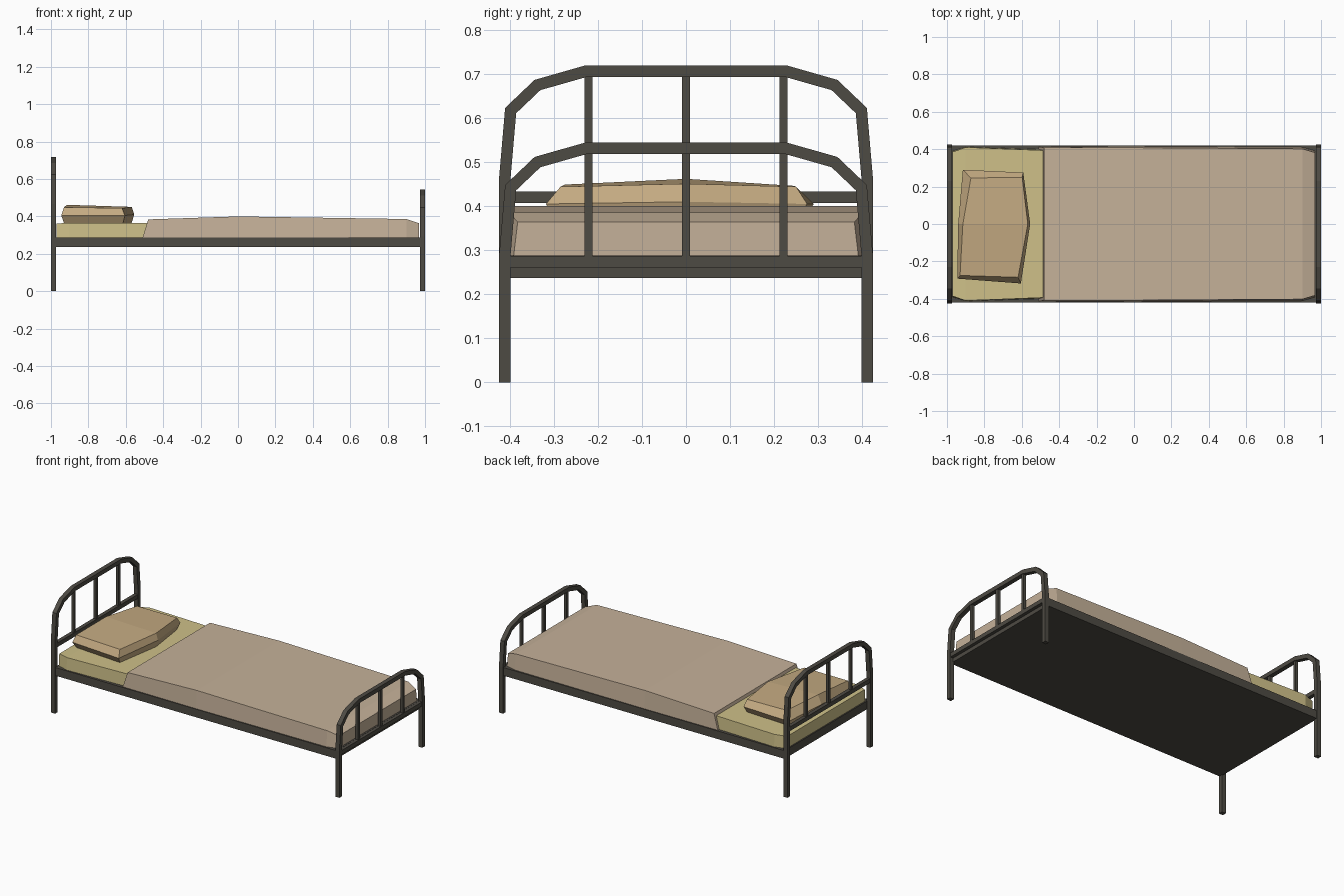
import bpy, bmesh
from mathutils import Vector

if "Cube" in bpy.data.objects:
    bpy.data.objects.remove(bpy.data.objects["Cube"])


def material(name, col):
    m = bpy.data.materials.new(name)
    m.diffuse_color = (*col, 1)
    m.use_nodes = True
    m.node_tree.nodes["Principled BSDF"].inputs["Base Color"].default_value = m.diffuse_color
    return m


METAL = material("dark metal", (0.076, 0.070, 0.057))
SHEET = material("yellow sheet", (0.62, 0.53, 0.25))
BLANKET = material("beige blanket", (0.56, 0.44, 0.32))
PILLOW = material("tan pillow", (0.55, 0.40, 0.22))


def finish(bm, name, mat):
    bmesh.ops.recalc_face_normals(bm, faces=bm.faces[:])
    me = bpy.data.meshes.new(name)
    bm.to_mesh(me)
    bm.free()
    me.materials.append(mat)
    ob = bpy.data.objects.new(name, me)
    bpy.context.collection.objects.link(ob)
    return ob


def box(name, x, y, z, mat):
    bm = bmesh.new()
    bmesh.ops.create_cube(bm, size=1)
    for v in bm.verts:
        v.co = Vector([(r[0] + r[1]) / 2 + c * (r[1] - r[0]) for r, c in zip((x, y, z), v.co)])
    return finish(bm, name, mat)


def loft(name, rings, mat, cap=True):
    """Skin closed rings of points, optionally capping both ends."""
    bm = bmesh.new()
    vr = [[bm.verts.new(p) for p in r] for r in rings]
    n = len(vr[0])
    for a, b in zip(vr, vr[1:]):
        for i in range(n):
            j = (i + 1) % n
            bm.faces.new((a[i], a[j], b[j], b[i]))
    if cap:
        bm.faces.new(vr[0])
        bm.faces.new(vr[-1])
    else:  # six-sided caps folded along the middle ridge
        for r in (vr[0], vr[-1]):
            bm.faces.new((r[0], r[1], r[2], r[5]))
            bm.faces.new((r[2], r[3], r[4], r[5]))
    return finish(bm, name, mat)


def hoop(name, x, drop):
    """Square tube bent into legs and arch, mitred at each bend."""
    half = [(0.411, 0), (0.411, 0.466 - drop), (0.398, 0.617 - drop),
            (0.337, 0.675 - drop), (0.228, 0.706 - drop)]
    path = [Vector(p) for p in half] + [Vector((-y, z)) for y, z in reversed(half)]
    normals = []
    for a, b in zip(path, path[1:]):
        d = (b - a).normalized()
        normals.append(Vector((-d.y, d.x)))
    rings = []
    for i, p in enumerate(path):
        n1, n2 = normals[max(i - 1, 0)], normals[min(i, len(normals) - 1)]
        m = (n1 + n2) / (1 + n1.dot(n2)) * 0.013
        a, b = p + m, p - m
        rings.append([(x - 0.014, *a), (x + 0.014, *a), (x + 0.014, *b), (x - 0.014, *b)])
    loft(name, rings, METAL)


# Headboard and footboard: hoop, cross rail and three bars
for name, x, drop, rail in (("headboard", -0.986, 0, 0.42), ("footboard", 0.986, 0.175, 0.274)):
    hoop(name + "_hoop", x, drop)
    box(name + "_rail", (x - 0.012, x + 0.012), (-0.402, 0.402), (rail - 0.013, rail + 0.013), METAL)
    for i, y in enumerate((-0.221, 0, 0.221)):
        box(f"{name}_bar_{i + 1}", (x - 0.009, x + 0.009), (y - 0.009, y + 0.009),
            (rail, 0.706 - drop), METAL)

# Bed base
box("bed_base", (-0.978, 0.978), (-0.42, 0.42), (0.237, 0.288), METAL)


def bedding(name, sections, mat):
    """Sections: x at bottom, x at top, half width bottom, half width top, top height."""
    loft(name, [[(xb, -hb, 0.28), (xt, -ht, zt), (xt, ht, zt), (xb, hb, 0.28)]
                for xb, xt, hb, ht, zt in sections], mat)


# Mattress
bedding("mattress", [(-0.97, -0.97, 0.39, 0.385, 0.362), (-0.9, -0.9, 0.412, 0.41, 0.366),
                     (-0.47, -0.47, 0.398, 0.393, 0.366), (0.93, 0.93, 0.385, 0.375, 0.355)], SHEET)

# Blanket
bedding("blanket", [(-0.512, -0.48, 0.413, 0.408, 0.384), (0, 0, 0.416, 0.408, 0.4),
                    (0.9, 0.9, 0.411, 0.402, 0.386), (0.967, 0.967, 0.392, 0.382, 0.364)], BLANKET)

# Pillow: bottom, widest and top outlines
rim = [(-0.915, 0.29, 0.405), (-0.592, 0.275, 0.405), (-0.555, 0, 0.41),
       (-0.605, -0.318, 0.405), (-0.945, -0.292, 0.405), (-0.94, 0, 0.408)]
top = [(-0.872, 0.246, 0.446), (-0.598, 0.25, 0.444), (-0.568, 0, 0.451),
       (-0.62, -0.285, 0.444), (-0.93, -0.275, 0.449), (-0.915, 0, 0.462)]
base = [(x * 0.93 - 0.052, y * 0.92, 0.366) for x, y, z in rim]
loft("pillow", [base, rim, top], PILLOW, cap=False)
